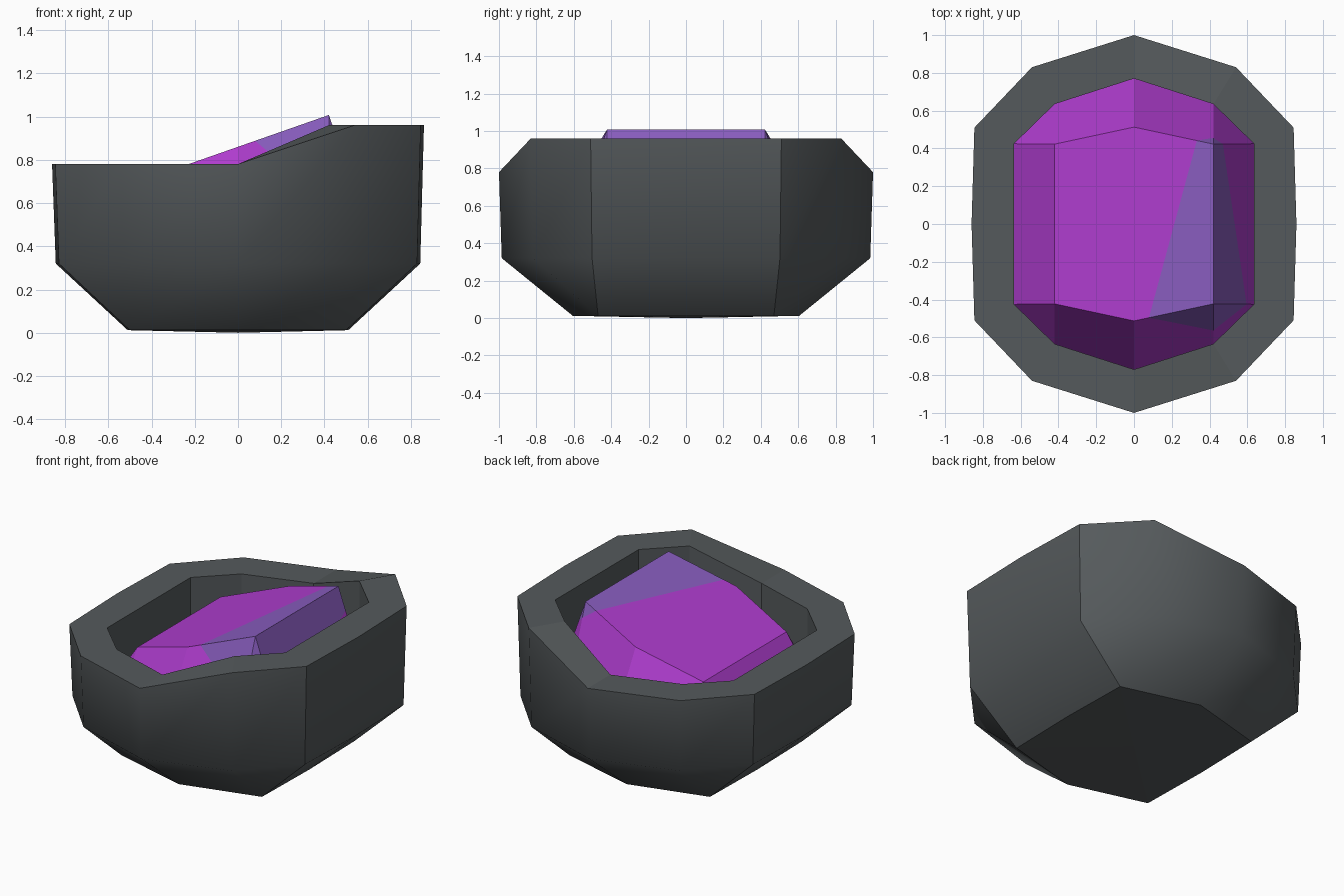
import bpy, bmesh
from mathutils import Vector

if "Cube" in bpy.data.objects:
    bpy.data.objects.remove(bpy.data.objects["Cube"])


def material(name, rgb):
    m = bpy.data.materials.new(name)
    m.diffuse_color = (*rgb, 1)
    m.use_nodes = True
    m.node_tree.nodes["Principled BSDF"].inputs["Base Color"].default_value = m.diffuse_color
    return m


stone = material("dark stone", (0.091, 0.102, 0.107))
magenta = material("magenta crystal", (0.43, 0.046, 0.62))
violet = material("violet crystal", (0.25, 0.11, 0.52))


def ring(bm, quarter, height):
    """Mirror a quarter outline (from +x to +y) into a closed 12-point ring."""
    a, b, c, d = quarter
    half = [a, b, c, d] + [(-x, y) for x, y in (c, b, a)]
    pts = half + [(x, -y) for x, y in half[-2:0:-1]]
    return [bm.verts.new((x, y, height(x) if callable(height) else height)) for x, y in pts]


def loft(bm, r0, r1):
    n = len(r0)
    return [bm.faces.new((r0[i], r0[(i + 1) % n], r1[(i + 1) % n], r1[i])) for i in range(n)]


def finish(bm, name, mats):
    bmesh.ops.recalc_face_normals(bm, faces=bm.faces[:])
    me = bpy.data.meshes.new(name)
    bm.to_mesh(me)
    bm.free()
    for m in mats:
        me.materials.append(m)
    ob = bpy.data.objects.new(name, me)
    bpy.context.collection.objects.link(ob)
    return ob


outer = [(0.86, 0), (0.845, 0.51), (0.54, 0.83), (0, 1)]
hole = [(0.635, 0), (0.635, 0.425), (0.42, 0.635), (0, 0.77)]
rim_z = lambda x: 0.96 if x > 0.01 else 0.78

# stone bowl: chamfered hexagonal foot, 12-sided wall, stepped rim, cavity
bm = bmesh.new()
foot = ring(bm, [(0.51, 0), (0.5, 0.47), (0.5, 0.47), (0, 0.605)], 0.012)
mid = ring(bm, [(x * 0.98, y * 0.985) for x, y in outer], 0.32)
top = ring(bm, outer, rim_z)
lip = ring(bm, hole, rim_z)
floor = ring(bm, hole, 0.38)
sides = loft(bm, foot, mid) + loft(bm, mid, top)
loft(bm, top, lip)
loft(bm, lip, floor)
bm.faces.new(floor)
centre = bm.verts.new((0, 0, 0))
for i in range(12):
    j = (i + 1) % 12
    if (foot[i].co - foot[j].co).length > 0.01:
        bm.faces.new((foot[j], foot[i], centre))
for f in sides:
    f.smooth = True
# only the four corner ridges and the borders of the side wall stay sharp
for e in bm.edges:
    corner = all(0.45 < abs(v.co.y) < 0.55 and v.co.x * e.verts[0].co.x > 0 for v in e.verts)
    upright = abs(e.verts[0].co.z - e.verts[1].co.z) > 0.2
    border = any(f.smooth for f in e.link_faces) and any(not f.smooth for f in e.link_faces)
    if border or (corner and upright):
        e.smooth = False
bmesh.ops.remove_doubles(bm, verts=bm.verts[:], dist=0.0005)
finish(bm, "stone_bowl", [stone])

# crystal: tilted six-sided table on a base that fills the cavity
bm = bmesh.new()
base = ring(bm, hole, 0.4)
table = ring(bm, [(0.42, 0), (0.42, 0.423), (0.42, 0.423), (0, 0.513)],
             lambda x: 0.86 + 0.35 * x)
loft(bm, base, table)
bm.faces.new(base[::-1])
bm.faces.new(table)
bmesh.ops.remove_doubles(bm, verts=bm.verts[:], dist=0.0005)
# violet tip: everything past a slanted cutting plane
point, normal = Vector((0.33, 0.44, 0.978)), Vector((0.36, -0.1415, 0.466)).normalized()
bmesh.ops.bisect_plane(bm, geom=bm.verts[:] + bm.edges[:] + bm.faces[:],
                       plane_co=point, plane_no=normal, dist=1e-5)
for f in bm.faces:
    f.material_index = int((f.calc_center_median() - point).dot(normal) > 0)
finish(bm, "crystal", [magenta, violet])
